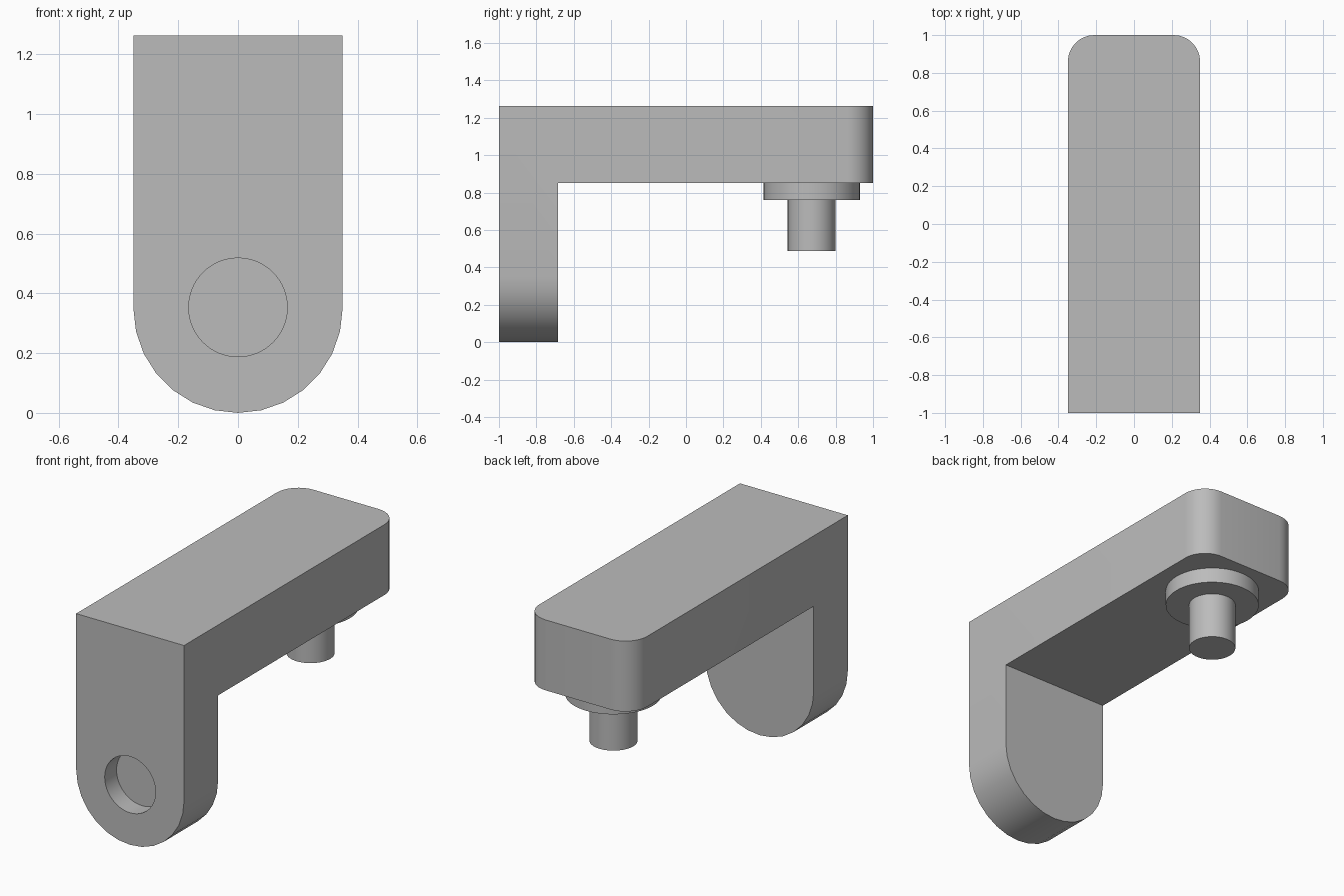
import bpy, bmesh, math

cube = bpy.data.objects.get("Cube")
if cube:
    bpy.data.objects.remove(cube, do_unlink=True)

HALF_W, TOP, UNDER, LEG_BACK = 0.35, 1.263, 0.85, -0.684
PIN_Y, PIN_R, FLANGE_R = 0.672, 0.128, 0.257
HOLE_Z, HOLE_R, HOLE_DEPTH = 0.353, 0.165, 0.11

grey = bpy.data.materials.new("plain grey")
grey.use_nodes = True
grey.diffuse_color = (0.5, 0.5, 0.5, 1)
grey.node_tree.nodes["Principled BSDF"].inputs["Base Color"].default_value = (0.5, 0.5, 0.5, 1)


def make_object(name, bm):
    bmesh.ops.recalc_face_normals(bm, faces=bm.faces)
    mesh = bpy.data.meshes.new(name)
    bm.to_mesh(mesh)
    bm.free()
    mesh.materials.append(grey)
    obj = bpy.data.objects.new(name, mesh)
    bpy.context.collection.objects.link(obj)
    return obj


def smooth(obj):
    bpy.ops.object.select_all(action='DESELECT')
    obj.select_set(True)
    bpy.context.view_layer.objects.active = obj
    bpy.ops.object.shade_smooth_by_angle(angle=math.radians(30))


def round_edges(bm, test, radius, segments):
    edges = [e for e in bm.edges if all(test(v.co) for v in e.verts)]
    bmesh.ops.bevel(bm, geom=edges, offset=radius, offset_type='OFFSET',
                    segments=segments, profile=0.5, affect='EDGES', clamp_overlap=False)
    bmesh.ops.remove_doubles(bm, verts=bm.verts, dist=0.0005)
    bmesh.ops.dissolve_degenerate(bm, edges=bm.edges, dist=0.0005)


# L-shaped bracket: side profile extruded across the width
profile = [(-1, 0), (LEG_BACK, 0), (LEG_BACK, UNDER), (1, UNDER), (1, TOP), (-1, TOP)]
bm = bmesh.new()
side = bm.faces.new([bm.verts.new((-HALF_W, y, z)) for y, z in profile])
new = bmesh.ops.extrude_face_region(bm, geom=[side])["geom"]
bmesh.ops.translate(bm, vec=(2 * HALF_W, 0, 0),
                    verts=[g for g in new if isinstance(g, bmesh.types.BMVert)])
bmesh.ops.recalc_face_normals(bm, faces=bm.faces)

# Rounded far corners, then the half-round foot of the leg
for s in (-1, 1):
    round_edges(bm, lambda c: c.y > 0.999 and c.x * s > HALF_W - 0.001, 0.14, 8)
across = [e for e in bm.edges if abs(e.verts[0].co.z) < 0.001 and abs(e.verts[1].co.z) < 0.001]
foot = [e for e in across if abs(e.verts[0].co.x - e.verts[1].co.x) < 0.001]
bmesh.ops.bevel(bm, geom=foot, offset=HALF_W, offset_type='OFFSET', segments=7,
                profile=0.5, affect='EDGES', clamp_overlap=False)
bmesh.ops.remove_doubles(bm, verts=bm.verts, dist=0.0005)
bmesh.ops.dissolve_degenerate(bm, edges=bm.edges, dist=0.0005)
bracket = make_object("bracket", bm)

# Blind round hole in the front of the leg
bpy.ops.mesh.primitive_cylinder_add(vertices=64, radius=HOLE_R, depth=2 * HOLE_DEPTH,
                                    location=(0, -1, HOLE_Z), rotation=(math.pi / 2, 0, 0))
cutter = bpy.context.object
cutter.name = "hole_cutter"
cutter.data.materials.append(grey)
cut = bracket.modifiers.new("hole", 'BOOLEAN')
cut.operation, cut.solver, cut.object = 'DIFFERENCE', 'EXACT', cutter
bpy.context.view_layer.objects.active = bracket
bpy.ops.object.modifier_apply(modifier=cut.name)
bpy.data.objects.remove(cutter, do_unlink=True)
smooth(bracket)

# Flange and pin: one stepped, turned shape under the far end
steps = [(0, UNDER), (FLANGE_R, UNDER), (FLANGE_R, 0.76), (PIN_R, 0.76), (PIN_R, 0.487), (0, 0.487)]
bm = bmesh.new()
verts = [bm.verts.new((r, PIN_Y, z)) for r, z in steps]
edges = [bm.edges.new(pair) for pair in zip(verts, verts[1:])]
bmesh.ops.spin(bm, geom=verts + edges, cent=(0, PIN_Y, 0), axis=(0, 0, 1),
               angle=2 * math.pi, steps=48)
bmesh.ops.remove_doubles(bm, verts=bm.verts, dist=0.0001)
smooth(make_object("flanged_pin", bm))
